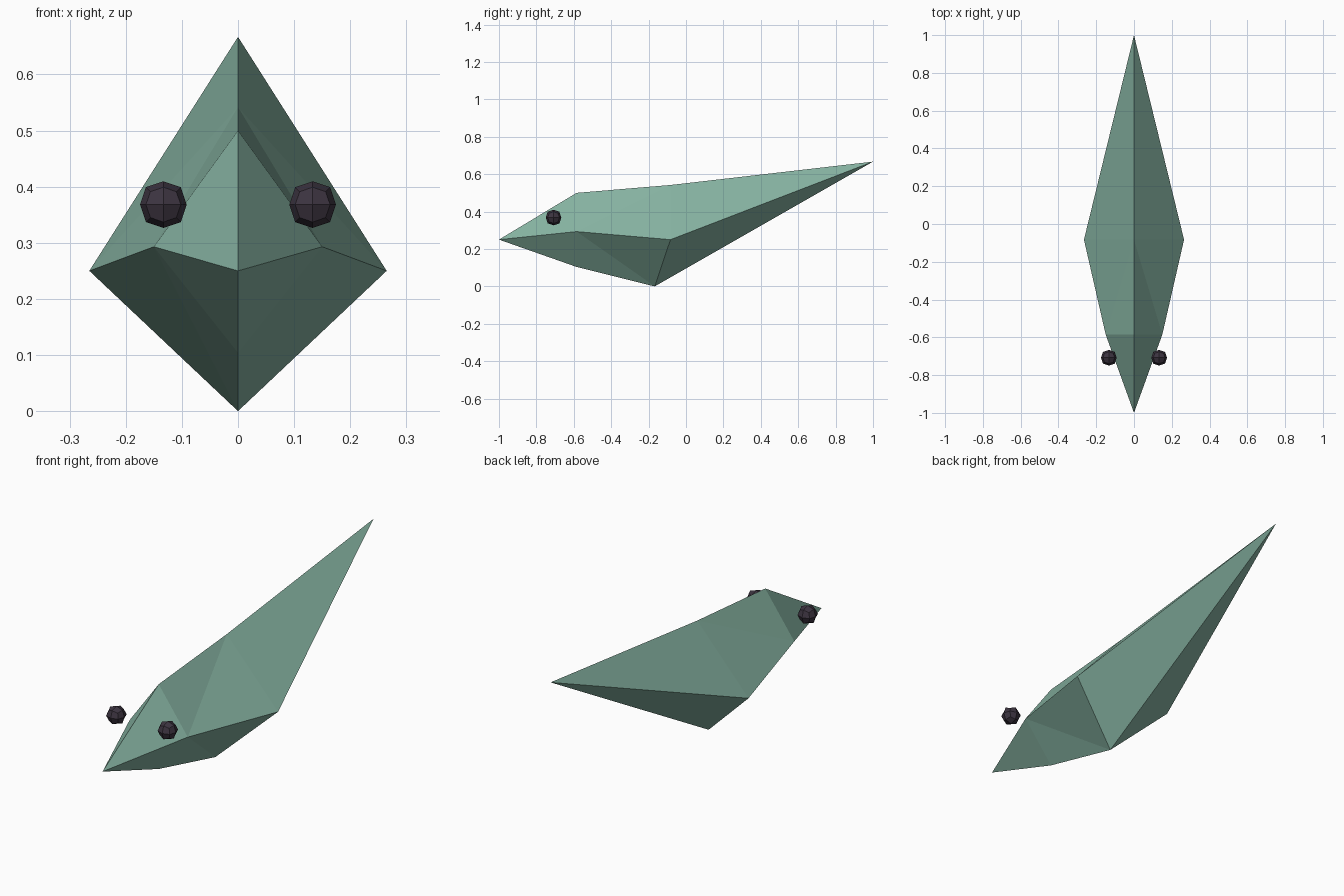
import bpy, bmesh

if "Cube" in bpy.data.objects:
    bpy.data.objects.remove(bpy.data.objects["Cube"])


def material(name, colour):
    m = bpy.data.materials.new(name)
    m.diffuse_color = (*colour, 1)
    m.use_nodes = True
    m.node_tree.nodes["Principled BSDF"].inputs["Base Color"].default_value = m.diffuse_color
    return m


green = material("sage green", (0.24, 0.45, 0.36))
dark = material("dark plum", (0.045, 0.034, 0.051))


def add_object(name, bm, mat):
    bmesh.ops.recalc_face_normals(bm, faces=bm.faces)
    mesh = bpy.data.meshes.new(name)
    bm.to_mesh(mesh)
    bm.free()
    mesh.materials.append(mat)
    ob = bpy.data.objects.new(name, mesh)
    bpy.context.collection.objects.link(ob)
    return ob


# Body: centre-line points, plus one head and one belly point on each side
points = {
    "nose": (0, -1, 0.25), "tail": (0, 1, 0.667),
    "brow": (0, -0.585, 0.5), "cheek": (0.15, -0.585, 0.293), "chin": (0, -0.585, 0.104),
    "back": (0, -0.083, 0.542), "flank": (0.265, -0.083, 0.25), "belly": (0, -0.167, 0),
}
half_faces = [
    ("nose", "cheek", "brow"), ("nose", "chin", "cheek"),
    ("brow", "cheek", "back"), ("cheek", "flank", "back"),
    ("chin", "belly", "cheek"), ("cheek", "belly", "flank"),
    ("back", "flank", "tail"), ("flank", "belly", "tail"),
]
bm = bmesh.new()
for side in (1, -1):
    v = {n: bm.verts.new((x * side, y, z)) for n, (x, y, z) in points.items()}
    for face in half_faces:
        bm.faces.new([v[n] for n in face])
bmesh.ops.remove_doubles(bm, verts=bm.verts, dist=0.001)
add_object("body", bm, green)

# Eyes: cubes rounded by one subdivision level
for name, side in (("right_eye", 1), ("left_eye", -1)):
    bm = bmesh.new()
    bmesh.ops.create_cube(bm, size=0.083)
    eye = add_object(name, bm, dark)
    eye.location = (0.133 * side, -0.708, 0.368)
    sub = eye.modifiers.new("round", "SUBSURF")
    sub.levels = sub.render_levels = 1
    sub.use_limit_surface = False
